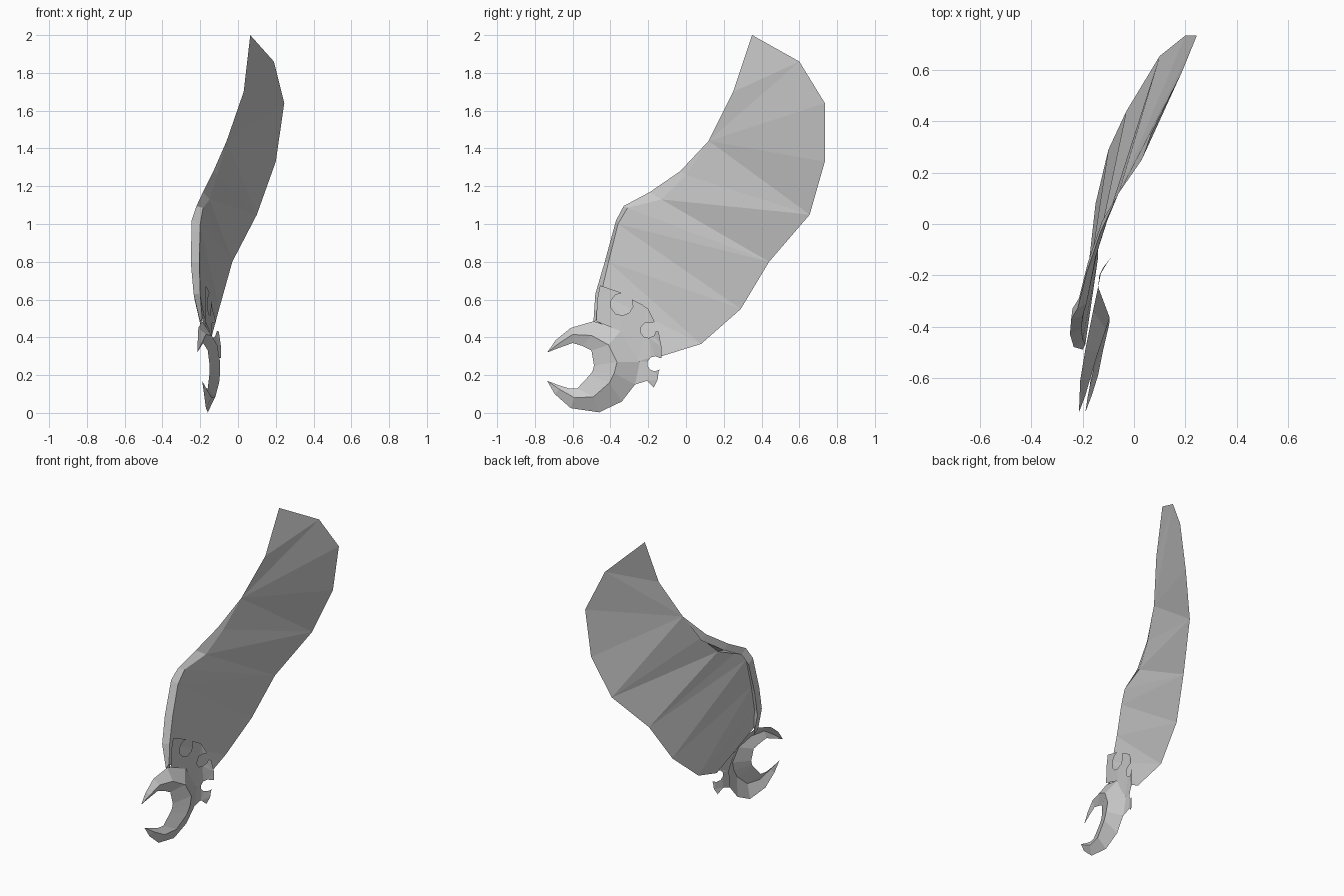
import bpy, bmesh, math

if "Cube" in bpy.data.objects:
    bpy.data.objects.remove(bpy.data.objects["Cube"])


def make(name, verts, faces, triangulate=False):
    """Mesh object from (y, z, x) points and faces."""
    bm = bmesh.new()
    vs = [bm.verts.new((x, y, z)) for y, z, x in verts]
    for f in faces:
        bm.faces.new([vs[i] for i in f])
    bmesh.ops.remove_doubles(bm, verts=bm.verts, dist=0.0005)
    if triangulate:
        bmesh.ops.triangulate(bm, faces=bm.faces)
    bmesh.ops.recalc_face_normals(bm, faces=bm.faces)
    me = bpy.data.meshes.new(name)
    bm.to_mesh(me)
    bm.free()
    ob = bpy.data.objects.new(name, me)
    bpy.context.collection.objects.link(ob)
    return ob


def loft(name, rows, closed=False):
    """Quad strips between rows of equal length."""
    n = len(rows[0])
    verts = [p for r in rows for p in r]
    faces = []
    for r in range(len(rows) if closed else len(rows) - 1):
        s = (r + 1) % len(rows)
        faces += [(r*n + i, r*n + i + 1, s*n + i + 1, s*n + i) for i in range(n - 1)]
    return make(name, verts, faces)


# wing membrane: leading and trailing edges zipped with triangles
lead = [(-.47, .50, -.19), (-.45, .63, -.20), (-.41, .80, -.205), (-.36, 1.0, -.20),
        (-.31, 1.085, -.185), (-.13, 1.13, -.15), (0, 1.26, -.11), (.12, 1.44, -.06),
        (.25, 1.70, .03), (.35, 2.0, .065)]
trail = [(-.13, .30, -.14), (.08, .365, -.15), (.29, .55, -.10), (.44, .80, -.03),
         (.655, 1.05, .10), (.735, 1.33, .20), (.735, 1.64, .245), (.60, 1.86, .19)]
faces, a, t, n = [], 0, 0, len(lead)
for step in "LTLTLTLLTLLTTTLL":
    if step == "L":
        faces.append((a, a + 1, n + t))
        a += 1
    else:
        faces.append((a, n + t + 1, n + t))
        t += 1
make("wing_membrane", lead + trail, faces)

# thick bone along the leading edge
ridge = [(-.49, .48, -.20), (-.48, .63, -.235), (-.43, .80, -.25), (-.37, 1.02, -.245),
         (-.33, 1.095, -.22), (-.19, 1.17, -.185), (-.03, 1.28, -.13), (.12, 1.44, -.06)]
back = [(y + .04, z - .03, x + .005) for y, z, x in ridge[:-1]] + [ridge[-1]]
loft("wing_bone", [lead[:8], ridge, back], closed=True)

# crescent at the root: outer rim, raised middle ridge, inner rim
tip_a, tip_b = (-.735, .32, -.215), (-.735, .17, -.19)
outer = [tip_a, (-.69, .385, -.213), (-.61, .45, -.21), (-.49, .485, -.19), (-.34, .44, -.16),
         (-.245, .27, -.14), (-.27, .15, -.14), (-.34, .06, -.15), (-.46, .003, -.16),
         (-.61, .025, -.17), (-.695, .10, -.18), tip_b]
mid = [tip_a, (-.67, .37, -.19), (-.60, .415, -.17), (-.50, .41, -.14), (-.41, .36, -.11),
       (-.365, .27, -.095), (-.38, .21, -.095), (-.405, .16, -.10), (-.49, .085, -.12),
       (-.59, .08, -.14), (-.67, .125, -.165), tip_b]
inner = [tip_a, (-.67, .345, -.20), (-.60, .37, -.185), (-.55, .355, -.175), (-.50, .33, -.16),
         (-.487, .25, -.15), (-.495, .22, -.15), (-.51, .20, -.152), (-.575, .13, -.16),
         (-.62, .13, -.17), (-.67, .145, -.18), tip_b]
loft("crescent", [outer, mid, inner])


# ornamental plate with round bites in its outer edge
def bite(cy, cz, r, a0, a1, k=7):
    return [(cy + r * math.cos(math.radians(a0 + (a1 - a0) * i / k)),
             cz + r * math.sin(math.radians(a0 + (a1 - a0) * i / k))) for i in range(k + 1)]


def bend(y):
    """Plate curls towards +x at its outer edge."""
    keys = [(-.48, -.175), (-.34, -.15), (-.20, -.135), (-.17, -.12), (-.13, -.09)]
    for (y0, x0), (y1, x1) in zip(keys, keys[1:]):
        if y <= y1:
            return x0 + (x1 - x0) * (y - y0) / (y1 - y0)
    return keys[-1][1]


edge = [(-.475, .485), (-.47, .60), (-.455, .675), (-.34, .635)]
edge += bite(-.34, .575, .06, 125, 385)
edge += [(-.235, .575), (-.20, .55), (-.165, .48)]
edge += bite(-.20, .438, .042, 80, 355)
edge += [(-.145, .43), (-.13, .35), (-.13, .29)]
edge += bite(-.165, .26, .04, 50, 310)
edge += [(-.145, .22), (-.15, .175), (-.17, .135), (-.205, .17), (-.27, .15)]
edge += [(-.26, .27), (-.34, .43)]
make("root_plate", [(y, z, bend(y)) for y, z in edge], [range(len(edge))], triangulate=True)
